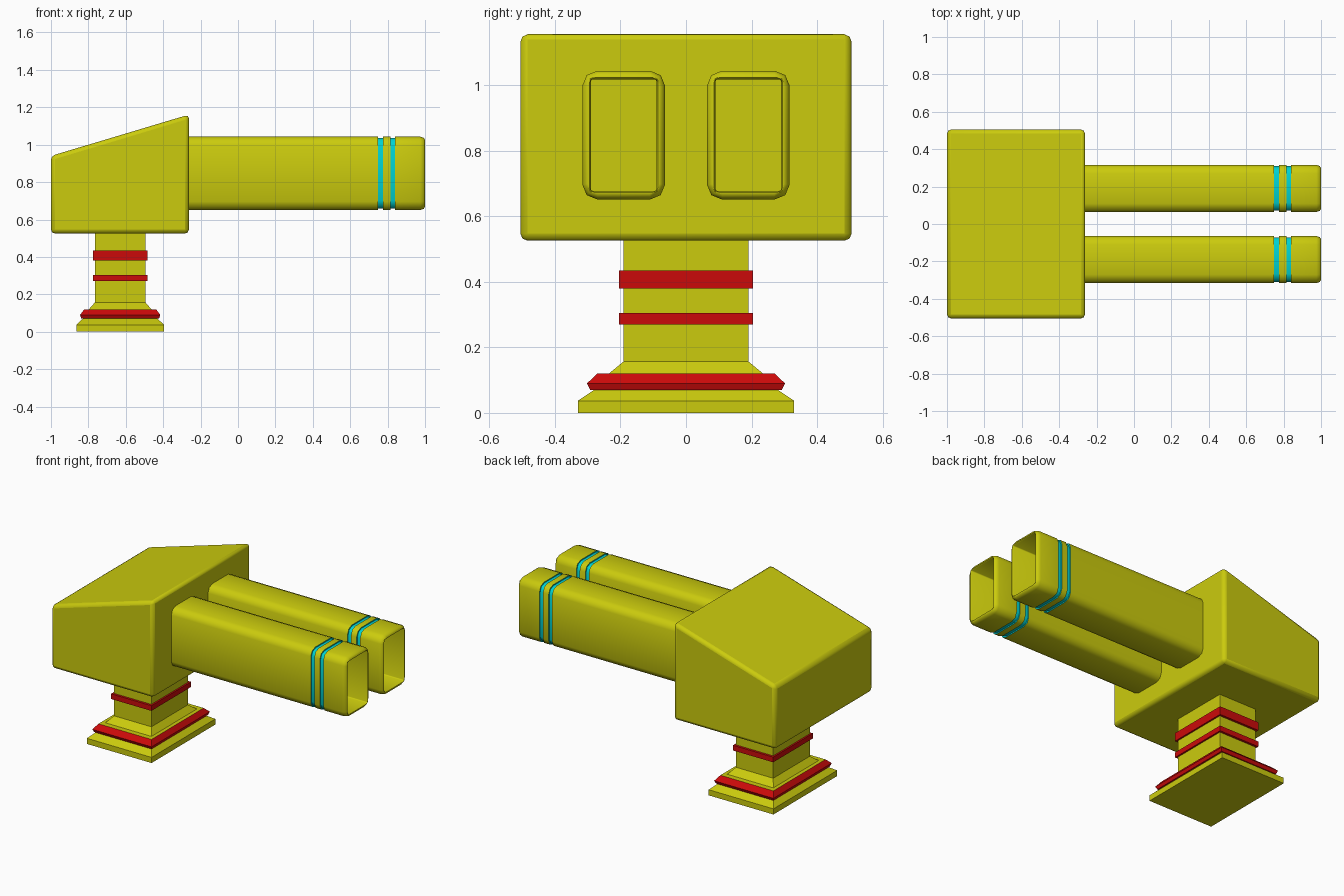
import bpy, bmesh
from math import pi, cos, sin, radians

if "Cube" in bpy.data.objects:
    bpy.data.objects.remove(bpy.data.objects["Cube"])


def material(name, colour):
    m = bpy.data.materials.new(name)
    m.diffuse_color = (*colour, 1)
    m.use_nodes = True
    m.node_tree.nodes["Principled BSDF"].inputs["Base Color"].default_value = m.diffuse_color
    return m


YELLOW = material("yellow_paint", (0.6, 0.6, 0.004))
RED = material("red_trim", (0.6, 0.003, 0.003))
CYAN = material("cyan_trim", (0.0, 0.65, 0.65))


def loft(name, rings, colours, mats):
    """Skin closed rings of points; colours gives the material slot per span."""
    bm = bmesh.new()
    loops = [[bm.verts.new(p) for p in ring] for ring in rings]
    n = len(loops[0])
    for a, b, c in zip(loops, loops[1:], colours):
        for i in range(n):
            j = (i + 1) % n
            bm.faces.new((a[i], a[j], b[j], b[i])).material_index = c
    bm.faces.new(loops[0][::-1])
    bm.faces.new(loops[-1])
    bmesh.ops.recalc_face_normals(bm, faces=bm.faces)
    mesh = bpy.data.meshes.new(name)
    bm.to_mesh(mesh)
    bm.free()
    for m in mats:
        mesh.materials.append(m)
    ob = bpy.data.objects.new(name, mesh)
    bpy.context.collection.objects.link(ob)
    return ob


def smooth(ob, angle):
    bpy.ops.object.select_all(action='DESELECT')
    ob.select_set(True)
    bpy.context.view_layer.objects.active = ob
    bpy.ops.object.shade_smooth_by_angle(angle=radians(angle))


def rect(half_y, z):
    hx = half_y * 0.711
    return [(-0.63 + sx * hx, sy * half_y, z)
            for sx, sy in ((-1, -1), (1, -1), (1, 1), (-1, 1))]


# Stepped foot and neck
steps = [(0.33, 0, 0), (0.33, 0.037, 0), (0.28, 0.07, 0), (0.292, 0.07, 1),
         (0.302, 0.09, 1), (0.27, 0.12, 1), (0.235, 0.12, 0),
         (0.19, 0.157, 0), (0.19, 0.54, 0)]
loft("pedestal", [rect(h, z) for h, z, _ in steps],
     [c for _, _, c in steps[1:]], (YELLOW, RED))

# Red collars round the neck
for name, z0, z1 in (("lower_collar", 0.27, 0.304), ("upper_collar", 0.38, 0.434)):
    loft(name, [rect(0.205, z0), rect(0.205, z1)], [0], (RED,))

# Wedge-shaped head
profile = [(-1, 0.525), (-0.262, 0.525), (-0.262, 1.161), (-1, 0.94)]
head = loft("head", [[(x, y, z) for x, z in profile] for y in (-0.505, 0.505)],
            [0], (YELLOW,))
bev = head.modifiers.new("Bevel", 'BEVEL')
bev.width = 0.022
bev.segments = 2
smooth(head, 50)


def barrel_ring(x, inset, r, yc):
    """Rounded rectangle across the barrel, two segments per corner."""
    hy, hz = 0.126 - inset, 0.196 - inset
    pts = []
    for k, (sy, sz) in enumerate(((1, 1), (-1, 1), (-1, -1), (1, -1))):
        for s in range(3):
            a = k * pi / 2 + s * pi / 4
            pts.append((x, yc + sy * (hy - r) + r * cos(a),
                        0.847 + sz * (hz - r) + r * sin(a)))
    return pts


# Hollow barrels with two cyan grooves: x, inset, corner radius, colour
stations = [(-0.3, 0, 0.045, 0), (0.749, 0, 0.045, 0)]
for x0, x1 in ((0.749, 0.774), (0.815, 0.84)):
    stations += [(x0, 0, 0.045, 0), (x0, 0.007, 0.042, 1),
                 (x1, 0.007, 0.042, 1), (x1, 0, 0.045, 1)]
stations.pop(1)
stations += [(0.975, 0, 0.045, 0), (0.993, 0.006, 0.04, 0), (1.0, 0.017, 0.03, 0),
             (1.0, 0.021, 0.01, 0), (0.993, 0.026, 0.006, 0), (-0.25, 0.026, 0.006, 0)]
for name, yc in (("left_barrel", 0.19), ("right_barrel", -0.19)):
    b = loft(name, [barrel_ring(x, i, r, yc) for x, i, r, _ in stations],
             [s[3] for s in stations[1:]], (YELLOW, CYAN))
    smooth(b, 50)
